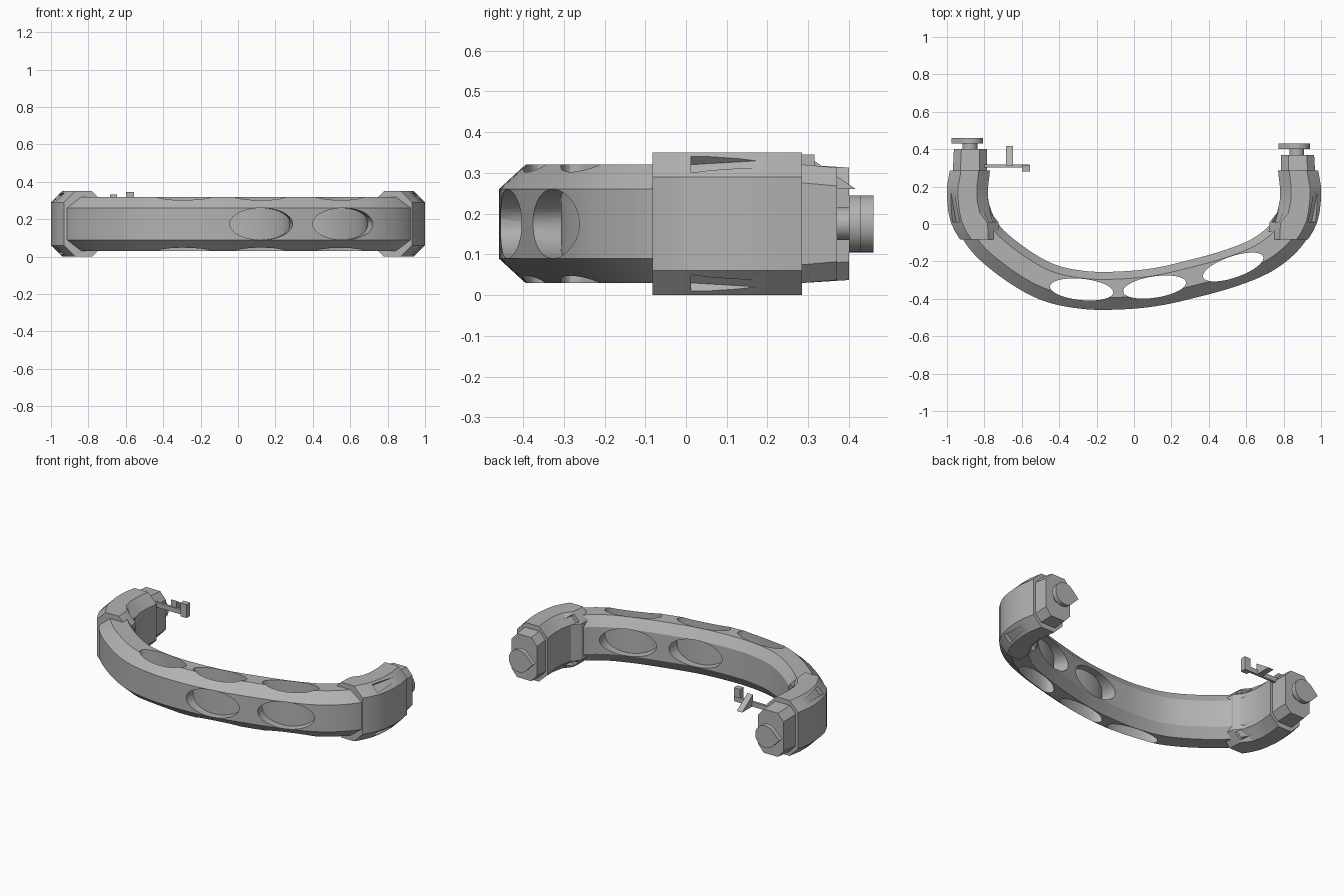
import bpy, bmesh, math
from mathutils import Vector, Matrix

if "Cube" in bpy.data.objects:
    bpy.data.objects.remove(bpy.data.objects["Cube"])

mat = bpy.data.materials.new("grey metal")
mat.diffuse_color = (0.45, 0.45, 0.45, 1)
mat.use_nodes = True
mat.node_tree.nodes["Principled BSDF"].inputs["Base Color"].default_value = mat.diffuse_color
ZC = 0.175


def add(name, bm):
    bmesh.ops.recalc_face_normals(bm, faces=bm.faces)
    me = bpy.data.meshes.new(name)
    bm.to_mesh(me)
    bm.free()
    me.materials.append(mat)
    ob = bpy.data.objects.new(name, me)
    bpy.context.collection.objects.link(ob)
    return ob


def loft(name, rings):
    bm = bmesh.new()
    vs = [[bm.verts.new(p) for p in r] for r in rings]
    n = len(vs[0])
    for a, b in zip(vs, vs[1:]):
        for i in range(n):
            j = (i + 1) % n
            bm.faces.new((a[i], a[j], b[j], b[i]))
    bm.faces.new(vs[0])
    bm.faces.new(vs[-1])
    return add(name, bm)


def octagon(u0, u1, h, c0, c1, cz):
    """Chamfered section: u across, z about the middle height."""
    k = h - cz
    return [(u0, -k), (u0 + c0, -h), (u1 - c1, -h), (u1, -k),
            (u1, k), (u1 - c1, h), (u0 + c0, h), (u0, k)]


def smooth(ob, angle=25):
    bpy.ops.object.select_all(action='DESELECT')
    bpy.context.view_layer.objects.active = ob
    ob.select_set(True)
    bpy.ops.object.shade_smooth_by_angle(angle=math.radians(angle))


def cut(ob, cutters):
    for c in cutters:
        m = ob.modifiers.new("cut", 'BOOLEAN')
        m.operation = 'DIFFERENCE'
        m.solver = 'EXACT'
        m.object = c
        bpy.context.view_layer.objects.active = ob
        bpy.ops.object.modifier_apply(modifier=m.name)
    for c in cutters:
        bpy.data.objects.remove(c)


# curved grip: octagonal section swept along a smooth path
path = [Vector(p) for p in (
    (-.88, .30), (-.885, .2), (-.865, .06), (-.79, -.08), (-.63, -.215), (-.46, -.31),
    (-.28, -.35), (-.1, -.355), (.1, -.338), (.3, -.295), (.53, -.23),
    (.7, -.155), (.82, -.05), (.87, .06), (.885, .2), (.88, .30))]
pts = []
for i in range(1, len(path) - 2):
    a, b, c, d = path[i - 1:i + 3]
    for s in range(5):
        t = s / 5
        pts.append(0.5 * (2 * b + (c - a) * t + (2 * a - 5 * b + 4 * c - d) * t * t
                          + (3 * b - a - 3 * c + d) * t ** 3))
pts.append(path[-2])
rings = []
for i, p in enumerate(pts):
    tan = (pts[min(i + 1, len(pts) - 1)] - pts[max(i - 1, 0)]).normalized()
    nor = Vector((-tan.y, tan.x))
    rings.append([(p.x + nor.x * u, p.y + nor.y * u, ZC + z)
                  for u, z in octagon(-.103, .1, .145, .065, .04, .06)])
grip = loft("grip", rings)

# oval openings through the grip, front to back and top to bottom
cutters = []
for x, y, ang in ((-.28, -.35, -.1), (.11, -.337, .15), (.53, -.23, .33)):
    for r, upright in ((.085, False), (.057, True)):
        bm = bmesh.new()
        bmesh.ops.create_cone(bm, cap_ends=True, segments=40, radius1=1, radius2=1, depth=.6)
        m = Matrix.Translation((x, y, ZC)) @ Matrix.Rotation(ang, 4, 'Z')
        if not upright:
            m = m @ Matrix.Rotation(math.pi / 2, 4, 'X')
        bm.transform(m @ Matrix.Diagonal((.17, r, 1, 1)))
        cutters.append(add("cutter", bm))
cut(grip, cutters)
smooth(grip)

# end sleeves: (y, outer x, inner x)
PROFILE = [(-.082, .93, .72), (-.04, .957, .72), (.01, .98, .725), (.06, .992, .765),
           (.13, 1.0, .78), (.2, 1.0, .78), (.285, .985, .77)]


def edge(y, k):
    for a, b in zip(PROFILE, PROFILE[1:]):
        if a[0] <= y <= b[0]:
            return a[k] + (b[k] - a[k]) * (y - a[0]) / (b[0] - a[0])


for side, label, end in ((-1, "left", .40), (1, "right", .37)):
    sleeve = loft(label + "_sleeve", [
        [(side * u, y, ZC + z) for u, z in octagon(i, o, .175, .06, .06, .06)]
        for y, o, i in PROFILE])
    # tapered grooves in the sleeve chamfers
    grooves = []
    for k, s in ((1, 1), (2, -1)):
        for t in (-1, 1):
            n = Vector((side * s, 0, t)).normalized()
            e = Vector((-n.z, 0, n.x))
            bm = bmesh.new()
            for y, w, depth in ((.012, .028, .028), (.18, .012, -.002)):
                c = Vector((side * (edge(y, k) - s * .03), y, ZC + t * .145))
                for sw in (-w, w):
                    bm.verts.new(c + e * sw + n * .06)
                    bm.verts.new(c + e * sw - n * depth)
            bmesh.ops.convex_hull(bm, input=bm.verts)
            grooves.append(add("cutter", bm))
    cut(sleeve, grooves)
    smooth(sleeve, 20)

    # end block behind the sleeve
    loft(label + "_end_block", [
        [(side * u, y, ZC + z) for u, z in octagon(i, o, h, .04, .04, .045)]
        for y, o, i, h in ((.2, .97, .785, .145), (.29, .968, .785, .145), (end, .963, .785, .138))])

    # stem and teardrop knob
    cx = -.877 if side < 0 else .87
    def disc(y, r, tip):
        ring = [(cx - tip, y, ZC)] if tip else []
        a0 = math.radians(135) if tip else math.radians(172)
        for q in range(25):
            a = a0 - 2 * a0 * q / 24
            ring.append((cx + r * math.cos(a), y, ZC + r * math.sin(a)))
        return ring
    stem = loft(label + "_stem", [disc(end - .01, .04, 0), disc(end + .032, .04, 0)])
    smooth(stem, 30)
    knob = loft(label + "_knob", [disc(end + .03, .07, .098), disc(end + .06, .07, .098)])
    smooth(knob, 30)


# side lever on the left end
def box(name, x0, x1, y0, y1, z0, z1):
    loft(name, [[(x, y0, z0), (x, y1, z0), (x, y1, z1), (x, y0, z1)] for x in (x0, x1)])


box("lever_bar", -.80, -.56, .302, .317, .26, .29)
box("lever_tip", -.6, -.556, .28, .315, .26, .345)
loft("lever_wedge", [[(x, .31, .26), (x, .417, .26), (x, .31, .333)] for x in (-.685, -.647)])
